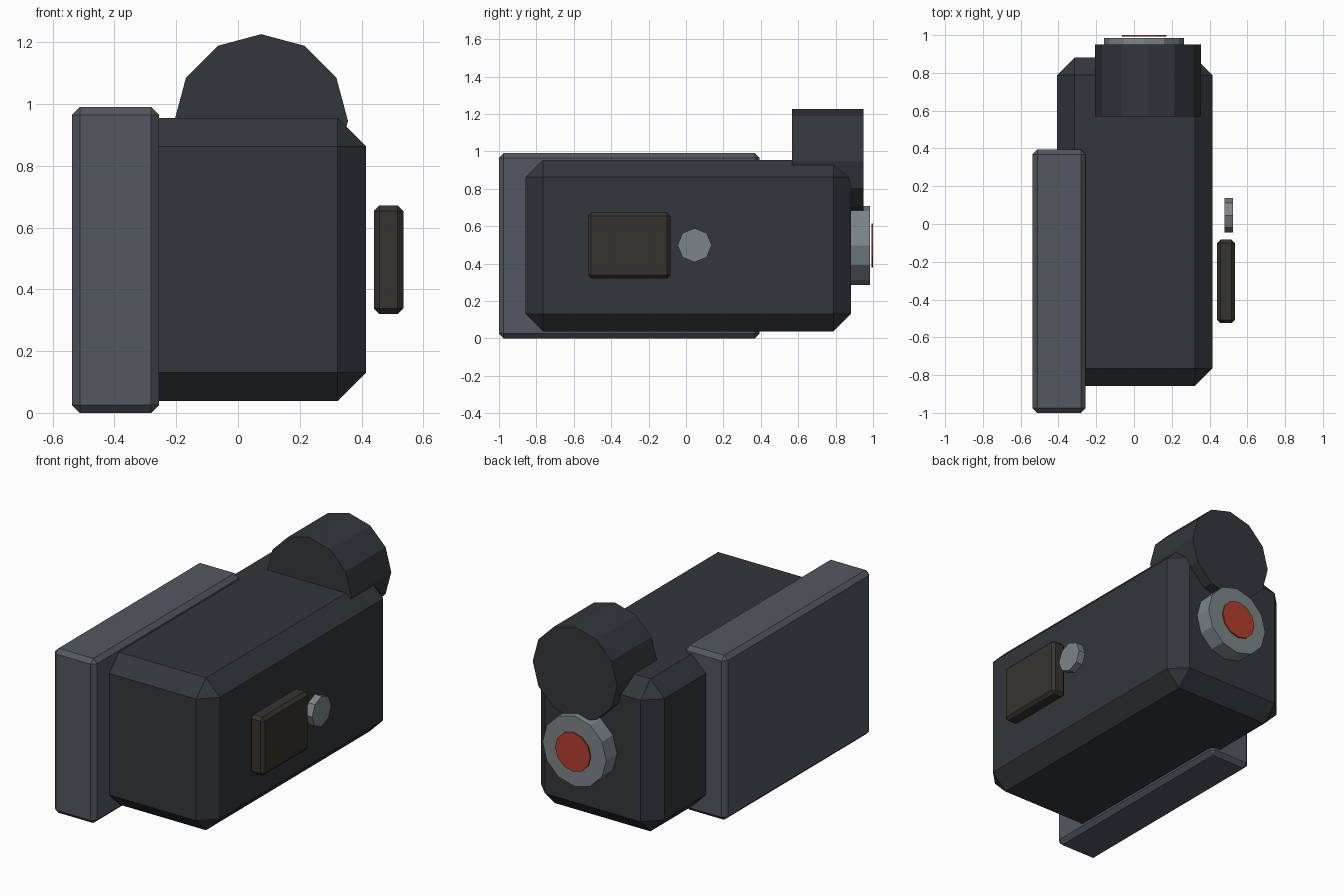
import bpy, bmesh, math
from mathutils import Matrix, Vector

if "Cube" in bpy.data.objects:
    bpy.data.objects.remove(bpy.data.objects["Cube"])


def material(name, rgb):
    m = bpy.data.materials.new(name)
    m.diffuse_color = (*rgb, 1)
    m.use_nodes = True
    m.node_tree.nodes["Principled BSDF"].inputs["Base Color"].default_value = m.diffuse_color
    return m


def finish(bm, name, mat):
    bmesh.ops.recalc_face_normals(bm, faces=bm.faces)
    me = bpy.data.meshes.new(name)
    bm.to_mesh(me)
    bm.free()
    me.materials.append(mat)
    ob = bpy.data.objects.new(name, me)
    bpy.context.collection.objects.link(ob)
    return ob


def chamfered_box(name, lo, hi, chamfer, mat):
    """Box between two corners with single-segment bevelled edges."""
    lo, hi = Vector(lo), Vector(hi)
    bm = bmesh.new()
    bmesh.ops.create_cube(bm, size=1)
    bmesh.ops.scale(bm, vec=hi - lo, verts=bm.verts)
    bmesh.ops.translate(bm, vec=(lo + hi) / 2, verts=bm.verts)
    bmesh.ops.bevel(bm, geom=bm.edges[:], offset=chamfer, segments=1,
                    profile=0.5, affect='EDGES')
    return finish(bm, name, mat)


def cylinder(name, axis, start, end, centre, radius, sides, mat):
    """Flat-sided cylinder along X or Y; centre = the two other coordinates."""
    bm = bmesh.new()
    bmesh.ops.create_cone(bm, cap_ends=True, segments=sides, radius1=radius,
                          radius2=radius, depth=end - start)
    mid = (start + end) / 2
    if axis == 'X':
        rot, pos = Matrix.Rotation(math.pi / 2, 4, 'Y'), (mid, *centre)
    else:
        rot, pos = Matrix.Rotation(math.pi / 2, 4, 'X'), (centre[0], mid, centre[1])
    bmesh.ops.transform(bm, matrix=Matrix.Translation(pos) @ rot, verts=bm.verts)
    return finish(bm, name, mat)


dark = material("dark_casing", (0.033, 0.038, 0.043))
slate = material("slate_panel", (0.085, 0.098, 0.118))
metal = material("grey_metal", (0.2, 0.235, 0.25))
rubber = material("brown_rubber", (0.036, 0.034, 0.028))
red = material("red_glass", (0.45, 0.05, 0.025))

# Main casing and side panel
chamfered_box("main_casing", (-0.408, -0.858, 0.038), (0.415, 0.881, 0.955), 0.093, dark)
chamfered_box("side_panel", (-0.537, -1.0, 0.0), (-0.256, 0.394, 0.99), 0.025, slate)

# Right-hand pad and dial, standing off the casing
chamfered_box("side_pad", (0.44, -0.525, 0.32), (0.535, -0.083, 0.672), 0.018, rubber)
cylinder("side_dial", 'X', 0.48, 0.525, (0.046, 0.498), 0.091, 8, metal)

# Rear drum, lens ring and red lens
cylinder("top_drum", 'Y', 0.568, 0.949, (0.075, 0.945), 0.281, 12, dark)
cylinder("lens_ring", 'Y', 0.84, 0.984, (0.054, 0.497), 0.212, 12, metal)
cylinder("red_lens", 'Y', 0.992, 1.0, (0.054, 0.497), 0.117, 12, red)
